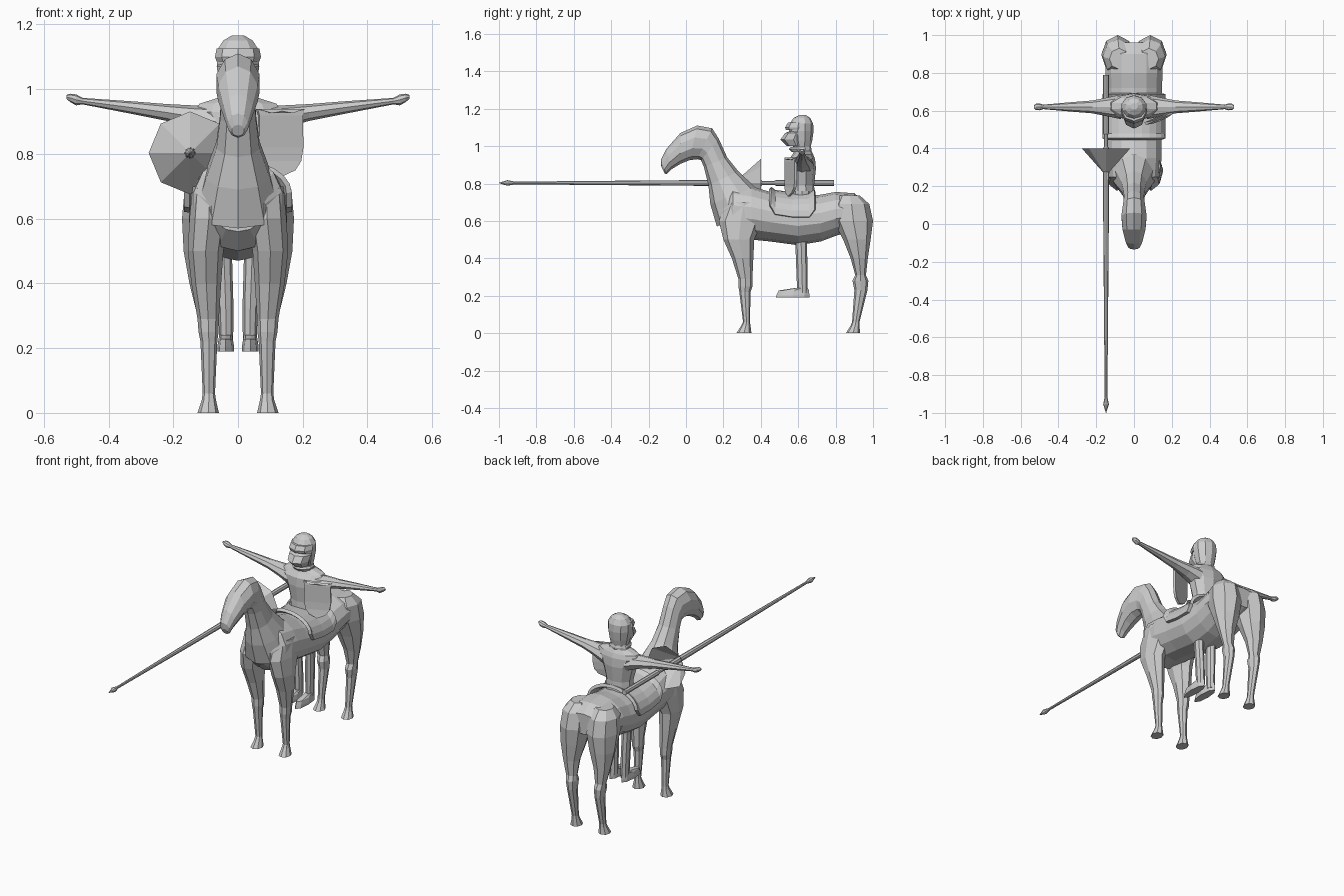
import bpy, bmesh
from math import sin, cos, pi, radians
from mathutils import Vector, Matrix


def make(name, verts, faces, mirror=False):
    bm = bmesh.new()
    vs = [bm.verts.new(v) for v in verts]
    for f in faces:
        bm.faces.new([vs[i] for i in f])
    bmesh.ops.recalc_face_normals(bm, faces=bm.faces)
    me = bpy.data.meshes.new(name)
    bm.to_mesh(me)
    bm.free()
    ob = bpy.data.objects.new(name, me)
    bpy.context.collection.objects.link(ob)
    if mirror:
        ob.modifiers.new("mirror", 'MIRROR')
    return ob


def tube(name, rings, n=10, mirror=False, caps=True):
    """Skin elliptical rings given as (centre, half axis, half axis)."""
    verts, faces = [], []
    for c, u, v in rings:
        for i in range(n):
            a = 2 * pi * i / n
            verts.append(Vector(c) + Vector(u) * cos(a) + Vector(v) * sin(a))
    for r in range(len(rings) - 1):
        for i in range(n):
            j = (i + 1) % n
            faces.append((r * n + i, r * n + j, r * n + n + j, r * n + n + i))
    if caps:
        faces += [tuple(range(n)), tuple(range(len(verts) - n, len(verts)))]
    return make(name, verts, faces, mirror)


def loft(name, rings, n=10, mirror=False):
    """Rings seen from the side: (y0, z0, y1, z1, half width, centre x)."""
    out = []
    for y0, z0, y1, z1, w, x in rings:
        out.append(((x, (y0 + y1) / 2, (z0 + z1) / 2),
                    (0, (y0 - y1) / 2, (z0 - z1) / 2), (w, 0, 0)))
    return tube(name, out, n, mirror)


def upright(name, rings, n=10, mirror=False):
    """Level rings: (z, y front, y back, half width, centre x)."""
    return loft(name, [(a, z, b, z, w, x) for z, a, b, w, x in rings], n, mirror)


# Horse barrel
loft("horse_body", [(y, zb, y, zt, w, 0) for y, zb, zt, w in [
    (.185, .56, .70, .085), (.25, .50, .80, .14), (.35, .50, .785, .15),
    (.45, .49, .755, .15), (.60, .47, .735, .155), (.72, .49, .74, .152),
    (.80, .52, .755, .155), (.90, .55, .748, .155), (.96, .58, .70, .12)]], 14)

# Horse neck and head in one sweep
loft("horse_neck_and_head", [
    (.165, .57, .42, .68, .14, 0), (.13, .69, .37, .78, .105, 0),
    (.12, .79, .28, .865, .07, 0), (.095, .89, .22, .94, .058, 0),
    (.08, .925, .175, 1.04, .056, 0), (.06, .93, .14, 1.095, .06, 0),
    (.02, .925, .06, 1.11, .07, 0), (-.03, .905, -.03, 1.07, .064, 0),
    (-.08, .875, -.105, .985, .046, 0), (-.105, .85, -.135, .925, .032, 0),
    (-.115, .855, -.132, .89, .02, 0)], 10)

# Horse legs
upright("horse_front_leg", [
    (.70, .22, .40, .05, .09), (.60, .175, .41, .06, .09), (.50, .20, .365, .055, .10),
    (.40, .245, .36, .046, .098), (.29, .28, .355, .033, .092),
    (.25, .28, .355, .031, .091), (.22, .285, .345, .026, .09),
    (.06, .305, .342, .019, .09), (.04, .295, .345, .022, .09),
    (0, .27, .35, .033, .092)], 8, True)
upright("horse_hind_leg", [
    (.735, .82, .93, .05, .08), (.69, .79, .98, .08, .085), (.60, .79, 1.0, .086, .087),
    (.50, .84, .987, .074, .094), (.40, .88, .972, .05, .10),
    (.31, .905, .962, .033, .095), (.28, .89, .975, .032, .092),
    (.23, .90, .97, .026, .09), (.06, .888, .928, .019, .09),
    (.04, .88, .928, .022, .09), (0, .855, .93, .033, .092)], 8, True)

# Saddle blanket arching over the back
N = 12
verts, faces = [], []
stations = [(.45, .775, .68), (.475, .757, .635), (.57, .745, .62),
            (.66, .75, .62), (.69, .76, .66)]
for y, top, low in stations:
    for i in range(N + 1):
        a = radians(-90 + 180 * i / N)
        verts.append((.158 * sin(a), y, low + (top - low) * cos(a)))
for s in range(len(stations) - 1):
    for i in range(N):
        k = s * (N + 1) + i
        faces.append((k, k + 1, k + N + 2, k + N + 1))
saddle = make("saddle", verts, faces)
mod = saddle.modifiers.new("thickness", 'SOLIDIFY')
mod.thickness, mod.offset = .018, 0

# Rider torso, collar and arms
upright("rider_torso", [
    (.70, .55, .69, .085, 0), (.79, .555, .685, .08, 0), (.88, .545, .695, .105, 0),
    (.93, .55, .69, .14, 0), (.955, .57, .68, .125, 0), (.975, .58, .67, .06, 0),
    (1.01, .58, .665, .045, 0)], 10)
upright("rider_collar", [(.968, .565, .67, .055, 0), (.985, .55, .672, .06, 0),
                         (.995, .56, .668, .055, 0)], 10)
tube("rider_arm", [((x, .62, z), (0, ry, 0), (0, 0, rz)) for x, z, ry, rz in [
    (.07, .90, .065, .05), (.14, .915, .05, .035), (.22, .928, .034, .026),
    (.32, .942, .026, .02), (.48, .963, .012, .010), (.50, .967, .018, .017),
    (.518, .973, .017, .013), (.53, .976, .008, .006)]], 8, True)

# Rider legs and boots
upright("rider_leg", [(.76, .57, .67, .04, .045), (.47, .585, .647, .025, .043),
                      (.33, .59, .65, .024, .038), (.21, .595, .65, .021, .036)], 8, True)
upright("rider_boot", [(.19, .48, .66, .026, .038), (.205, .485, .66, .026, .038),
                       (.228, .495, .657, .022, .038), (.24, .575, .652, .02, .038)], 8, True)

# Helmet with pointed visor
upright("helmet", [
    (.99, .575, .665, .05, 0), (1.03, .56, .675, .06, 0), (1.08, .55, .682, .069, 0),
    (1.12, .555, .68, .068, 0), (1.15, .575, .665, .048, 0),
    (1.166, .605, .64, .02, 0)], 10)
upright("visor", [(1.0, .54, .64, .046, 0), (1.035, .505, .645, .06, 0),
                  (1.07, .53, .65, .066, 0), (1.078, .55, .65, .06, 0)], 8)
upright("visor_brow", [(1.085, .535, .66, .066, 0), (1.10, .53, .665, .071, 0),
                       (1.125, .545, .66, .066, 0)], 8)


# Lance: shaft, grip, tip, hand guard
def lance_part(name, rings, n=8, caps=True):
    tube(name, [((-.148, y, .803), (r, 0, 0), (0, 0, r)) for y, r in rings], n, caps=caps)


lance_part("lance_shaft", [(-.93, .007), (-.35, .012), (.30, .017), (.40, .017),
                           (.41, .010), (.47, .010), (.48, .015), (.79, .015)])
lance_part("lance_tip", [(-1.0, .001), (-.955, .015), (-.91, .006)])
lance_part("lance_guard", [(.275, .017), (.40, .128)], caps=False)

# Heater shield with scalloped top, turned slightly outward
half = [(0, .092), (.035, .086), (.062, .094), (.078, .098), (.072, .078),
        (.074, -.02), (.066, -.062), (.045, -.09), (0, -.11)]
outline = half + [(-x, z) for x, z in half[-2:0:-1]]
m = len(outline)
place = Matrix.Translation((.135, .55, .84)) @ Matrix.Rotation(radians(22), 4, 'Z')
verts = [place @ Vector((x, y + x * x * 2, z)) for y in (-.007, .007) for x, z in outline]
faces = [(i, (i + 1) % m, m + (i + 1) % m, m + i) for i in range(m)]
for o in (0, m):    # strips across so the curved plate stays clean
    faces.append((o, o + 1, o + m - 1))
    faces += [(o + i, o + i + 1, o + m - i - 1, o + m - i) for i in range(1, m // 2 - 1)]
    faces.append((o + m // 2 - 1, o + m // 2, o + m // 2 + 1))
make("shield", verts, faces)
